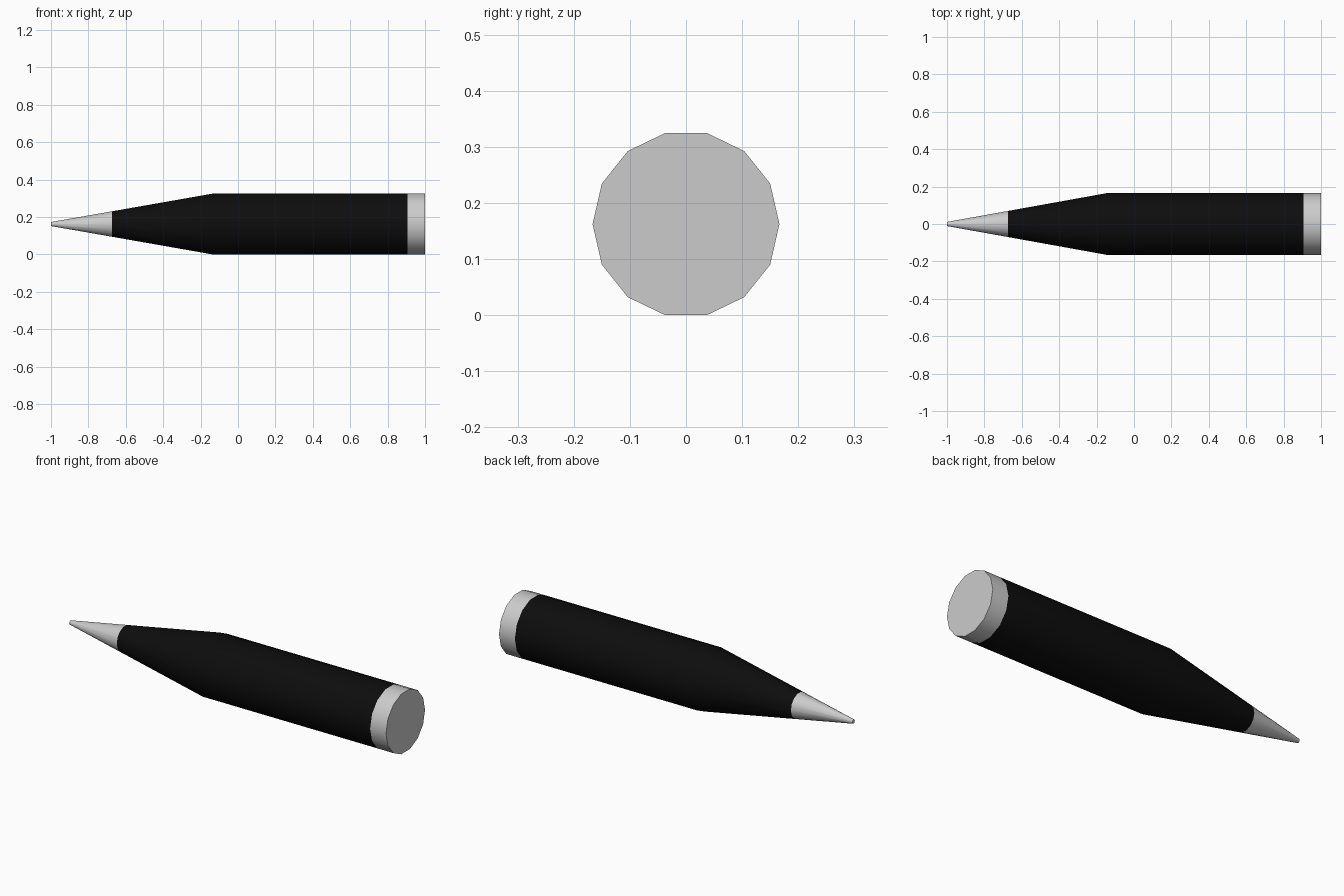
import bpy, bmesh
from math import pi, sin, cos, radians

cube = bpy.data.objects.get("Cube")
if cube:
    bpy.data.objects.remove(cube, do_unlink=True)

SIDES = 14
RADIUS = 0.1665
AXIS_Z = RADIUS * cos(pi / SIDES)   # flat side rests on the ground


def make_material(name, color):
    mat = bpy.data.materials.new(name)
    mat.use_nodes = True
    mat.diffuse_color = color
    mat.node_tree.nodes["Principled BSDF"].inputs["Base Color"].default_value = color
    return mat


def lathe(name, profile, mat, cap_start=False, cap_end=False):
    """Turn (x, radius) points around the long axis."""
    bm = bmesh.new()
    rings = []
    for x, r in profile:
        angles = [2 * pi * i / SIDES for i in range(SIDES)]
        rings.append([bm.verts.new((x, r * cos(a), AXIS_Z + r * sin(a))) for a in angles])
    for a, b in zip(rings, rings[1:]):
        for i in range(SIDES):
            j = (i + 1) % SIDES
            bm.faces.new((a[i], a[j], b[j], b[i]))
    if cap_start:
        bm.faces.new(rings[0][::-1])
    if cap_end:
        bm.faces.new(rings[-1])
    for f in bm.faces:
        # point every face away from the middle of the axis
        f.normal_update()
        c = f.calc_center_median()
        c.z -= AXIS_Z
        if f.normal.dot(c) < 0:
            f.normal_flip()
    mesh = bpy.data.meshes.new(name)
    bm.to_mesh(mesh)
    bm.free()
    mesh.materials.append(mat)
    obj = bpy.data.objects.new(name, mesh)
    bpy.context.collection.objects.link(obj)
    bpy.ops.object.select_all(action='DESELECT')
    obj.select_set(True)
    bpy.context.view_layer.objects.active = obj
    bpy.ops.object.shade_smooth_by_angle(angle=radians(30))
    return obj


grey = make_material("light grey", (0.6, 0.6, 0.6, 1))
black = make_material("black", (0.004, 0.004, 0.004, 1))

# Pointed nib, tapering dark barrel and pale end band
TIP, SEAM, BEND, BAND, END = -1.0, -0.675, -0.137, 0.905, 1.0
TIP_RADIUS = 0.011
seam_radius = TIP_RADIUS + (RADIUS - TIP_RADIUS) * (SEAM - TIP) / (BEND - TIP)

lathe("nib", [(TIP, TIP_RADIUS), (SEAM, seam_radius)], grey, cap_start=True)
lathe("barrel", [(SEAM, seam_radius), (BEND, RADIUS), (BAND, RADIUS)], black)
lathe("end_cap", [(BAND, RADIUS), (END, RADIUS)], grey, cap_end=True)
